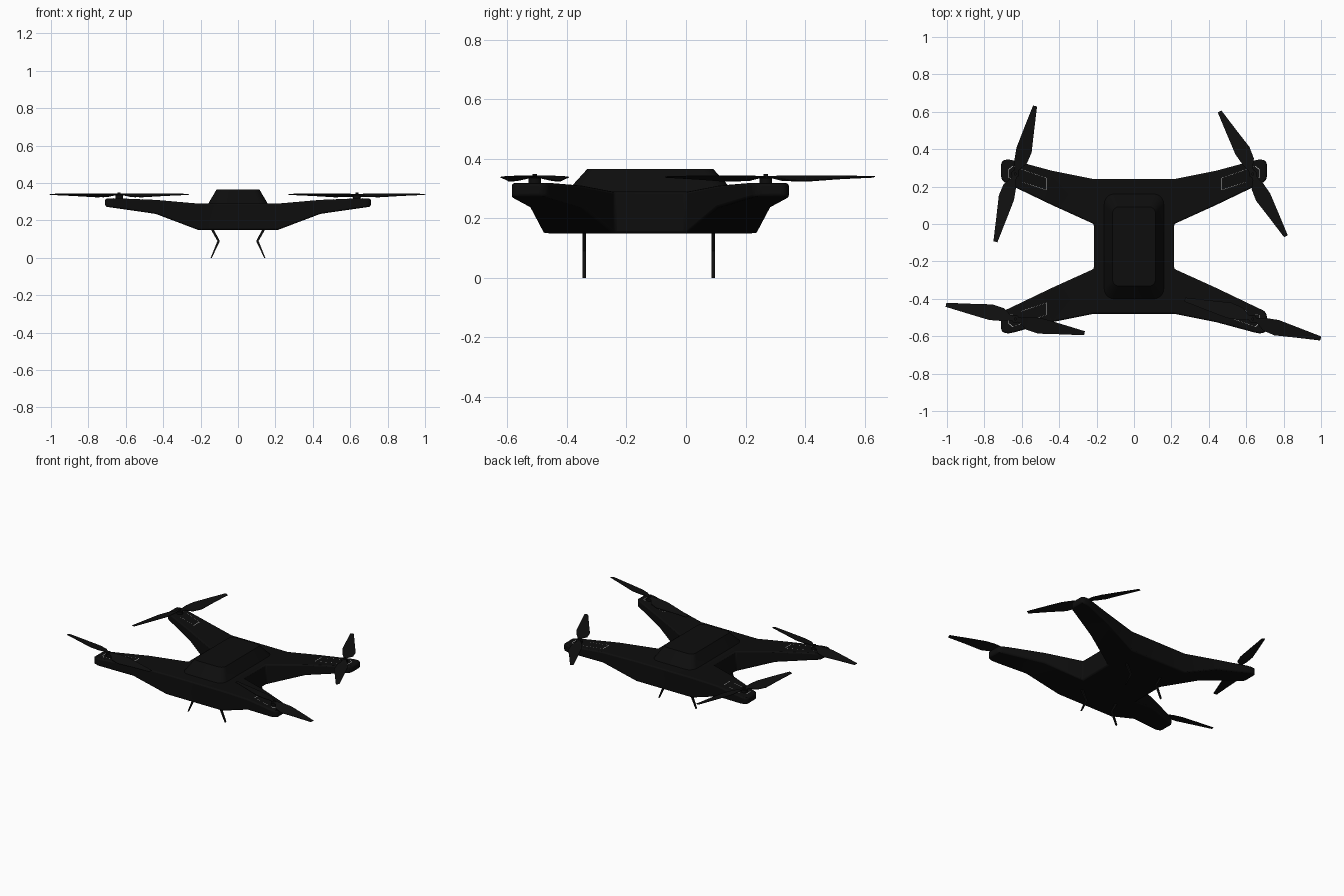
import bpy, bmesh, math
from mathutils import Vector

if "Cube" in bpy.data.objects:
    bpy.data.objects.remove(bpy.data.objects["Cube"])

CY = -0.12                      # fore-aft centre of the airframe
MOTOR_X, MOTOR_DY = 0.635, 0.388


def material(name, v):
    m = bpy.data.materials.new(name)
    m.diffuse_color = (v, v, v, 1)
    m.use_nodes = True
    m.node_tree.nodes["Principled BSDF"].inputs["Base Color"].default_value = m.diffuse_color
    return m


BLACK = material("matte black", 0.004)
PROP = material("propeller black", 0.005)
LINE = material("light grey trim", 0.55)


def make(name, verts, faces, mat, bevel=0.0, smooth=False):
    mesh = bpy.data.meshes.new(name)
    mesh.from_pydata([tuple(v) for v in verts], [], faces)
    bm = bmesh.new()
    bm.from_mesh(mesh)
    bmesh.ops.remove_doubles(bm, verts=bm.verts, dist=0.0005)
    bmesh.ops.recalc_face_normals(bm, faces=bm.faces)
    bm.to_mesh(mesh)
    bm.free()
    mesh.materials.append(mat)
    ob = bpy.data.objects.new(name, mesh)
    bpy.context.collection.objects.link(ob)
    if bevel:
        b = ob.modifiers.new("soft edges", 'BEVEL')
        b.width, b.segments = bevel, 2
        b.limit_method, b.angle_limit = 'ANGLE', math.radians(28)
    if smooth:
        bpy.context.view_layer.objects.active = ob
        ob.select_set(True)
        bpy.ops.object.shade_smooth_by_angle(angle=math.radians(30))
        ob.select_set(False)
    return ob


# Airframe: centre block and four lofted arms welded into one shell
# arm sections: x, inner y, outer y (from the centre), bottom z, top z
ARM = [(0.215, 0.12, 0.36, 0.150, 0.290), (0.44, 0.222, 0.405, 0.235, 0.310),
       (0.64, 0.318, 0.459, 0.264, 0.318), (0.67, 0.332, 0.465, 0.268, 0.318),
       (0.697, 0.345, 0.462, 0.272, 0.318), (0.71, 0.365, 0.447, 0.275, 0.316)]
verts, faces = [], []


def add(quad):
    n = len(verts)
    verts.extend(quad)
    faces.append(tuple(range(n, n + len(quad))))


for sx in (-1, 1):
    for sy in (-1, 1):
        rings = [[(sx * x, CY + sy * y, z) for y, z in
                  ((a, lo), (b, lo), (b, hi), (a, hi))] for x, a, b, lo, hi in ARM]
        for r, q in zip(rings, rings[1:]):
            for i in range(4):
                j = (i + 1) % 4
                add([r[i], r[j], q[j], q[i]])
        add(rings[-1])
ys = [CY - 0.36, CY - 0.12, CY + 0.12, CY + 0.36]
for a, b in zip(ys, ys[1:]):
    for z in (0.15, 0.29):
        add([(-0.215, a, z), (0.215, a, z), (0.215, b, z), (-0.215, b, z)])
for x in (-0.215, 0.215):
    add([(x, ys[1], 0.15), (x, ys[2], 0.15), (x, ys[2], 0.29), (x, ys[1], 0.29)])
for y in (ys[0], ys[3]):
    add([(-0.215, y, 0.15), (0.215, y, 0.15), (0.215, y, 0.29), (-0.215, y, 0.29)])
make("airframe", verts, faces, BLACK, bevel=0.008, smooth=True)


# Canopy: rounded rectangle tapering to a flat roof
def rounded(hx, hy, r, z):
    pts = []
    for k, (sx, sy) in enumerate(((1, 1), (-1, 1), (-1, -1), (1, -1))):
        for i in range(6):
            t = math.pi / 2 * (k + i / 5)
            pts.append((sx * (hx - r) + r * math.cos(t),
                        CY + sy * (hy - r) + r * math.sin(t), z))
    return pts


low, top = rounded(0.162, 0.285, 0.055, 0.285), rounded(0.115, 0.212, 0.035, 0.365)
n = len(low)
make("canopy", low + top,
     [(i, (i + 1) % n, n + (i + 1) % n, n + i) for i in range(n)]
     + [tuple(range(n)), tuple(range(n, 2 * n))], BLACK, smooth=True)

# Landing legs: bent tapered struts
LEG = [(0.132, 0.155), (0.147, 0.155), (0.110, 0.09), (0.146, 0.0), (0.140, 0.0), (0.097, 0.09)]
for sx, side in ((-1, "left"), (1, "right")):
    for y, end in ((-0.341, "front"), (0.091, "rear")):
        v = [(sx * x, y + d, z) for d in (-0.006, 0.006) for x, z in LEG]
        f = [(0, 1, 2, 5), (5, 2, 3, 4), (6, 7, 8, 11), (11, 8, 9, 10)]
        f += [(i, (i + 1) % 6, 6 + (i + 1) % 6, 6 + i) for i in range(6)]
        make(f"{end}_{side}_leg", v, f, BLACK)


# Motors
def cylinder(name, x, y, z0, z1, r):
    k = 20
    v = [(x + r * math.cos(2 * math.pi * i / k), y + r * math.sin(2 * math.pi * i / k), z)
         for z in (z0, z1) for i in range(k)]
    f = [(i, (i + 1) % k, k + (i + 1) % k, k + i) for i in range(k)]
    make(name, v, f + [tuple(range(k)), tuple(range(k, 2 * k))], BLACK, smooth=True)


# Propeller blade sections: radius, left edge, right edge, left z, right z
BLADE = [(0.0, -0.011, 0.011, 0.339, 0.336), (0.03, -0.013, 0.016, 0.341, 0.335),
         (0.07, -0.025, 0.044, 0.342, 0.327), (0.135, -0.033, 0.052, 0.342, 0.325),
         (0.25, -0.023, 0.032, 0.342, 0.332), (0.378, -0.011, 0.011, 0.341, 0.338)]


def propeller(name, x, y, degrees):
    v, f = [], []
    for turn in (0, 180):
        a = math.radians(degrees + turn)
        u, w = Vector((math.cos(a), math.sin(a))), Vector((math.sin(a), -math.cos(a)))
        base = len(v)
        for r, l, rt, zl, zr in BLADE:
            for side, z in ((l, zl), (rt, zr)):
                p = u * r + w * side
                for dz in (0.0015, -0.0015):
                    v.append((x + p.x, y + p.y, z + dz))
        m = len(BLADE)
        for i in range(m - 1):
            s, t = base + 4 * i, base + 4 * i + 4
            for p, q in ((0, 2), (2, 3), (3, 1), (1, 0)):
                f.append((s + p, s + q, t + q, t + p))
        for s in (base, base + 4 * (m - 1)):
            f.append((s, s + 2, s + 3, s + 1))
    make(name, v, f, PROP)


# Thin trim outline lying on top of each arm end
TRIM = [(0.465, 0.300), (0.465, 0.365), (0.650, 0.430), (0.672, 0.412), (0.672, 0.368)]


def trim(name, sx, sy):
    v = []
    c = Vector((0.572, 0.372))
    for x, y in TRIM:
        p = Vector((x, y))
        for q in (p, p - (p - c).normalized() * 0.004):
            z = 0.310 + 0.04 * (min(q.x, 0.64) - 0.44) + 0.0008
            v.append((sx * q.x, CY + sy * q.y, z))
    k = len(TRIM)
    f = [(2 * i, 2 * ((i + 1) % k), 2 * ((i + 1) % k) + 1, 2 * i + 1) for i in range(k)]
    ob = make(name, v, f, LINE)
    if ob.data.polygons[0].normal.z < 0:
        ob.data.flip_normals()


for sx, sy, label, angle in ((-1, 1, "rear_left", 73.7), (1, 1, "rear_right", 118),
                             (-1, -1, "front_left", 168.4), (1, -1, "front_right", -16)):
    x, y = sx * MOTOR_X, CY + sy * MOTOR_DY
    cylinder(label + "_motor", x, y, 0.310, 0.335, 0.021)
    cylinder(label + "_shaft", x, y, 0.330, 0.349, 0.008)
    propeller(label + "_propeller", x, y, angle)
    trim(label + "_trim", sx, sy)
